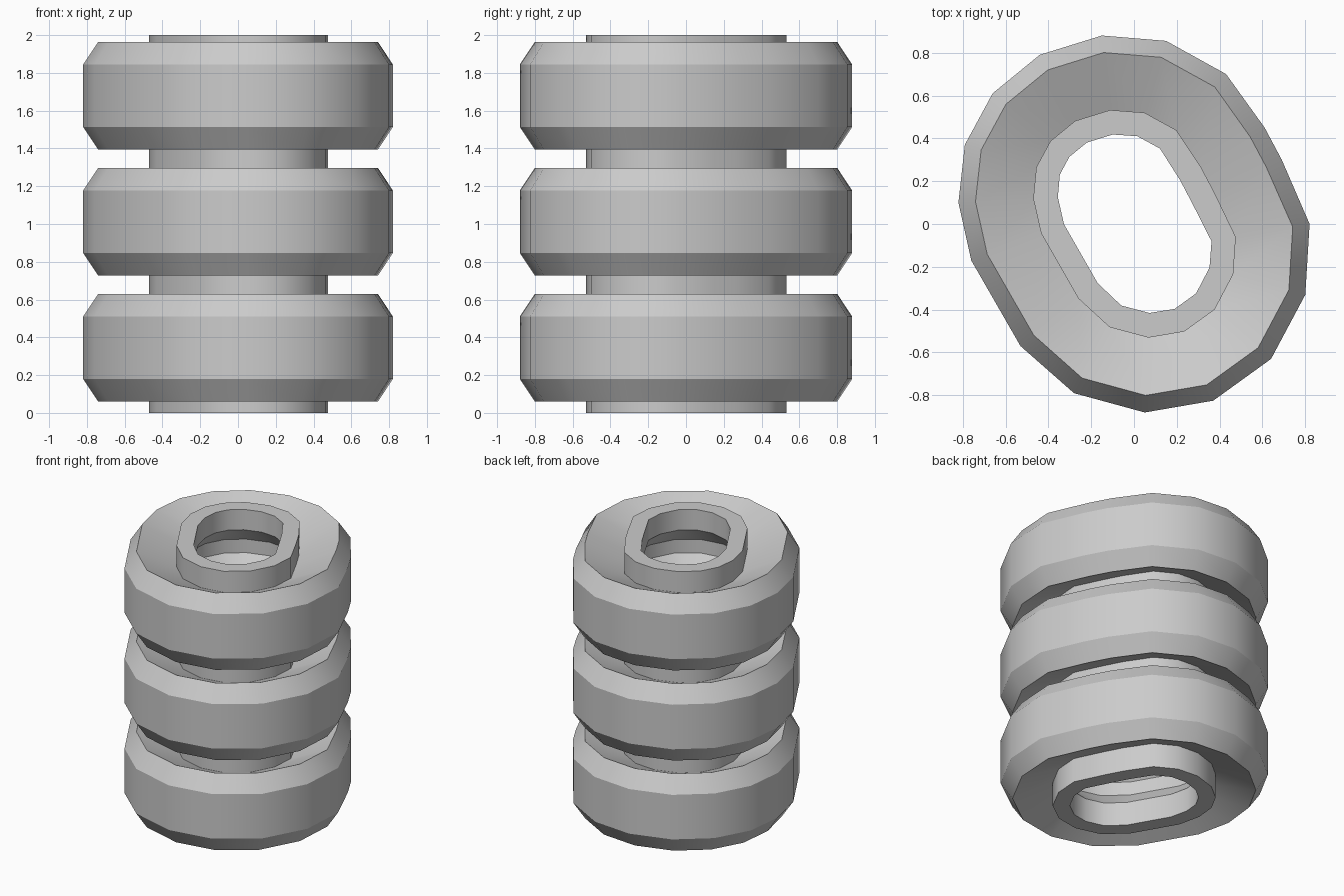
import bpy
import bmesh
from mathutils import Vector

if "Cube" in bpy.data.objects:
    bpy.data.objects.remove(bpy.data.objects["Cube"])

# Slanted oval outline of the widest part, seen from above (clockwise)
OUTLINE = [Vector(p) for p in (
    (-.15, .88), (.15, .855), (.43, .70), (.61, .45), (.69, .30), (.82, 0),
    (.80, -.33), (.64, -.63), (.37, -.825), (.05, -.88), (-.28, -.79),
    (-.53, -.57), (-.76, -.17), (-.82, .10), (-.79, .37), (-.66, .61), (-.44, .79))]


def vertex_normals(pts):
    """Unit outward normal at every outline point."""
    result = []
    for i, p in enumerate(pts):
        a = (p - pts[i - 1]).normalized()
        b = (pts[(i + 1) % len(pts)] - p).normalized()
        t = (a + b).normalized()
        result.append(Vector((-t.y, t.x)))
    return result


def sweep(name, profile, material):
    """Sweep a closed profile of (inward offset, height) round the outline."""
    bm = bmesh.new()
    normals = vertex_normals(OUTLINE)
    loops = []
    for inset, z in profile:
        loops.append([bm.verts.new((*(p - n * inset), z))
                      for p, n in zip(OUTLINE, normals)])
    count = len(OUTLINE)
    for j, low in enumerate(loops):
        high = loops[(j + 1) % len(loops)]
        for i in range(count):
            k = (i + 1) % count
            bm.faces.new((low[i], low[k], high[k], high[i]))
    bmesh.ops.recalc_face_normals(bm, faces=bm.faces)
    mesh = bpy.data.meshes.new(name)
    bm.to_mesh(mesh)
    bm.free()
    mesh.materials.append(material)
    obj = bpy.data.objects.new(name, mesh)
    bpy.context.collection.objects.link(obj)
    bpy.context.view_layer.objects.active = obj
    obj.select_set(True)
    bpy.ops.object.shade_smooth_by_angle(angle=0.52)
    obj.select_set(False)
    return obj


grey = bpy.data.materials.new("light_grey")
grey.diffuse_color = (0.6, 0.6, 0.6, 1)
grey.use_nodes = True
grey.node_tree.nodes["Principled BSDF"].inputs["Base Color"].default_value = grey.diffuse_color

NECK, HOLE = .35, .465
centres = [.345 + .667 * i for i in range(3)]

# Outside: necks joined by bulging rings with dished ends and chamfered rims
outside = [(NECK, 0)]
for c in centres:
    outside += [(NECK, c - .165), (.08, c - .285), (0, c - .165),
                (0, c + .165), (.08, c + .285), (NECK, c + .165)]
outside.append((NECK, 2))

# Inside: oval bore with a chamfered groove behind every ring
inside = [(HOLE, 0)]
for c in centres:
    inside += [(HOLE, c - .17), (HOLE - .11, c - .05),
               (HOLE - .11, c + .05), (HOLE, c + .17)]
inside.append((HOLE, 2))

sweep("ribbed_sleeve", outside + inside[::-1], grey)
